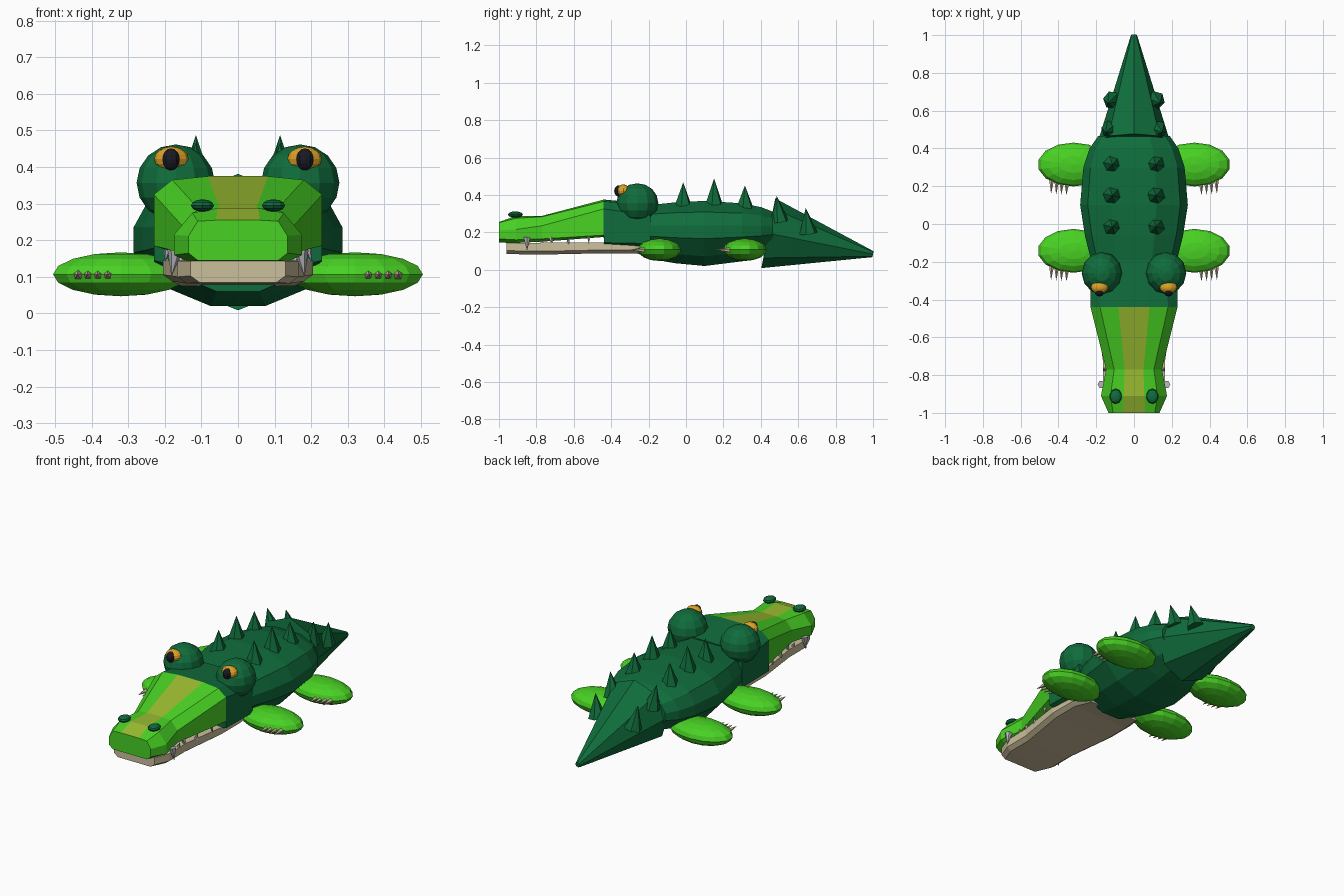
import bpy, bmesh, math
from mathutils import Vector, Matrix

if "Cube" in bpy.data.objects:
    bpy.data.objects.remove(bpy.data.objects["Cube"])


def mat(name, *rgb):
    m = bpy.data.materials.new(name)
    m.diffuse_color = (*rgb, 1)
    m.use_nodes = True
    m.node_tree.nodes["Principled BSDF"].inputs["Base Color"].default_value = m.diffuse_color
    return m


DARK = mat("dark green", 0.005, 0.15, 0.045)
LIME = mat("bright green", 0.065, 0.64, 0.017)
OLIVE = mat("olive stripe", 0.32, 0.5, 0.03)
TAN = mat("tan", 0.60, 0.52, 0.33)
GREY = mat("tooth grey", 0.48, 0.48, 0.52)
AMBER = mat("amber", 0.72, 0.36, 0.02)
BLACK = mat("black", 0.01, 0.01, 0.018)


def finish(name, bm, *mats):
    bmesh.ops.recalc_face_normals(bm, faces=bm.faces)
    me = bpy.data.meshes.new(name)
    bm.to_mesh(me)
    bm.free()
    for m in mats:
        me.materials.append(m)
    ob = bpy.data.objects.new(name, me)
    bpy.context.collection.objects.link(ob)
    return ob


def loft(name, sections, *mats, rule=None):
    """Skin mirrored half profiles [(y, [(x, z), ...])] from front to back."""
    bm = bmesh.new()
    rings = []
    for y, half in sections:
        pts = half + [(-x, z) for x, z in reversed(half)]
        rings.append([bm.verts.new((x, y, z)) for x, z in pts])
    n = len(rings[0])
    for a, b in zip(rings, rings[1:]):
        for i in range(n):
            f = bm.faces.new((a[i], a[(i + 1) % n], b[(i + 1) % n], b[i]))
            if rule:
                f.material_index = rule(f.calc_center_median(), i == n - 1)
    bm.faces.new(rings[0])
    back = bm.faces.new(rings[-1])
    if rule:
        back.material_index = rule(back.calc_center_median(), False)
    return finish(name, bm, *mats)


def ellipsoid(name, loc, radii, m, seg=12, rings=8, tilt=0):
    bm = bmesh.new()
    bmesh.ops.create_uvsphere(
        bm, u_segments=seg, v_segments=rings, radius=1,
        matrix=Matrix.Translation(loc) @ Matrix.Rotation(tilt, 4, 'X') @ Matrix.Diagonal((*radii, 1)))
    return finish(name, bm, m)


def cone(name, base, tip, r, m, seg=6, r_tip=0, spin=0):
    base, tip = Vector(base), Vector(tip)
    d = tip - base
    bm = bmesh.new()
    bmesh.ops.create_cone(
        bm, cap_ends=True, segments=seg, radius1=r, radius2=r_tip, depth=d.length,
        matrix=Matrix.Translation((base + tip) / 2) @ d.to_track_quat('Z', 'Y').to_matrix().to_4x4()
        @ Matrix.Rotation(spin, 4, 'Z'))
    return finish(name, bm, m)


# Body: one faceted cross-section scaled along the length
OUTLINE = [(0.42, 1), (0.86, 0.83), (1, 0.62), (1, 0.42), (0.7, 0.15), (0.26, 0)]
body = [(-0.2, 0.225, 0.06, 0.345), (-0.06, 0.26, 0.035, 0.36), (0.1, 0.285, 0.02, 0.368),
        (0.3, 0.268, 0.045, 0.355), (0.40, 0.235, 0.07, 0.335), (0.465, 0.19, 0.1, 0.31)]
loft("body", [(y, [(w * a, lo + (hi - lo) * t) for a, t in OUTLINE]) for y, w, lo, hi in body], DARK)

# Tail
cone("tail", (0, 0.44, 0.195), (0, 1.0, 0.083), 0.19, DARK, seg=8, r_tip=0.016)


# Upper jaw and head: bright snout, olive stripe on top, dark rear
def head_rule(c, top):
    if c.y > -0.44:
        return 1
    return 2 if top else 0


loft("head", [
    (-1.0, [(0.06, 0.255), (0.11, 0.252), (0.135, 0.212), (0.135, 0.165), (0.11, 0.145)]),
    (-0.91, [(0.055, 0.288), (0.125, 0.275), (0.175, 0.215), (0.175, 0.16), (0.14, 0.143)]),
    (-0.77, [(0.05, 0.288), (0.105, 0.283), (0.148, 0.235), (0.148, 0.165), (0.12, 0.15)]),
    (-0.44, [(0.082, 0.375), (0.18, 0.365), (0.23, 0.325), (0.23, 0.185), (0.19, 0.175)]),
    (-0.438, [(0.082, 0.375), (0.18, 0.365), (0.23, 0.325), (0.23, 0.145), (0.19, 0.135)]),
    (-0.19, [(0.082, 0.352), (0.17, 0.342), (0.228, 0.29), (0.228, 0.14), (0.19, 0.12)]),
], LIME, DARK, OLIVE, rule=head_rule)

# Lower jaw
loft("lower_jaw", [
    (y, [(w, hi), (w, lo + 0.018), (w - 0.025, lo)]) for y, w, lo, hi in
    [(-0.96, 0.13, 0.085, 0.143), (-0.87, 0.165, 0.082, 0.143), (-0.72, 0.165, 0.082, 0.145),
     (-0.44, 0.205, 0.088, 0.145), (-0.28, 0.205, 0.088, 0.14), (-0.17, 0.18, 0.075, 0.13)]], TAN)

# Back spikes: position of base, position of tip, radius
SPIKES = [((0.115, -0.015, 0.335), (0.115, -0.015, 0.467)),
          ((0.115, 0.15, 0.345), (0.115, 0.15, 0.487)),
          ((0.115, 0.315, 0.325), (0.115, 0.315, 0.45)),
          ((0.125, 0.50, 0.26), (0.15, 0.485, 0.395)),
          ((0.115, 0.655, 0.195), (0.138, 0.64, 0.33))]

# Teeth: y, x, root height, tip height, radius
TEETH = [(-0.85, 0.172, 0.172, 0.1, 0.021), (-0.72, 0.15, 0.172, 0.12, 0.014),
         (-0.52, 0.19, 0.188, 0.14, 0.014), (-0.77, 0.153, 0.135, 0.172, 0.012),
         (-0.63, 0.17, 0.14, 0.178, 0.012), (-0.43, 0.195, 0.14, 0.175, 0.012)]

for s, side in ((1, "left"), (-1, "right")):
    # Eyes
    ellipsoid(f"eye_bulge_{side}", (s * 0.17, -0.26, 0.357), (0.107, 0.112, 0.105), DARK, 12, 8)
    ellipsoid(f"iris_{side}", (s * 0.182, -0.335, 0.422), (0.047, 0.035, 0.034), AMBER, 12, 8)
    ellipsoid(f"pupil_{side}", (s * 0.183, -0.36, 0.421), (0.025, 0.024, 0.03), BLACK, 10, 8)

    # Nostrils
    ellipsoid(f"nostril_{side}", (s * 0.097, -0.912, 0.295), (0.033, 0.04, 0.017), DARK, 10, 6)

    # Spikes along back and tail
    for i, (b, t) in enumerate(SPIKES):
        cone(f"spike_{side}_{i}", (s * b[0], b[1], b[2]), (s * t[0], t[1], t[2]),
             0.05, DARK, seg=6, spin=0.3)

    # Teeth
    for i, (y, x, z0, z1, r) in enumerate(TEETH):
        cone(f"tooth_{side}_{i}", (s * x, y, z0), (s * (x + 0.01), y, z1), r, GREY, seg=6)

    # Legs with four claws each
    for leg, y in (("front", -0.142), ("back", 0.315)):
        ellipsoid(f"{leg}_leg_{side}", (s * 0.32, y, 0.107), (0.19, 0.116, 0.06), LIME, 14, 8)
        for i in range(4):
            x, back = 0.355 + 0.027 * i, 0.006 * i
            cone(f"{leg}_claw_{side}_{i}", (s * x, y - 0.09 + back, 0.105),
                 (s * (x + 0.003), y - 0.162 + 0.3 * back, 0.106), 0.015, TAN, seg=5)
